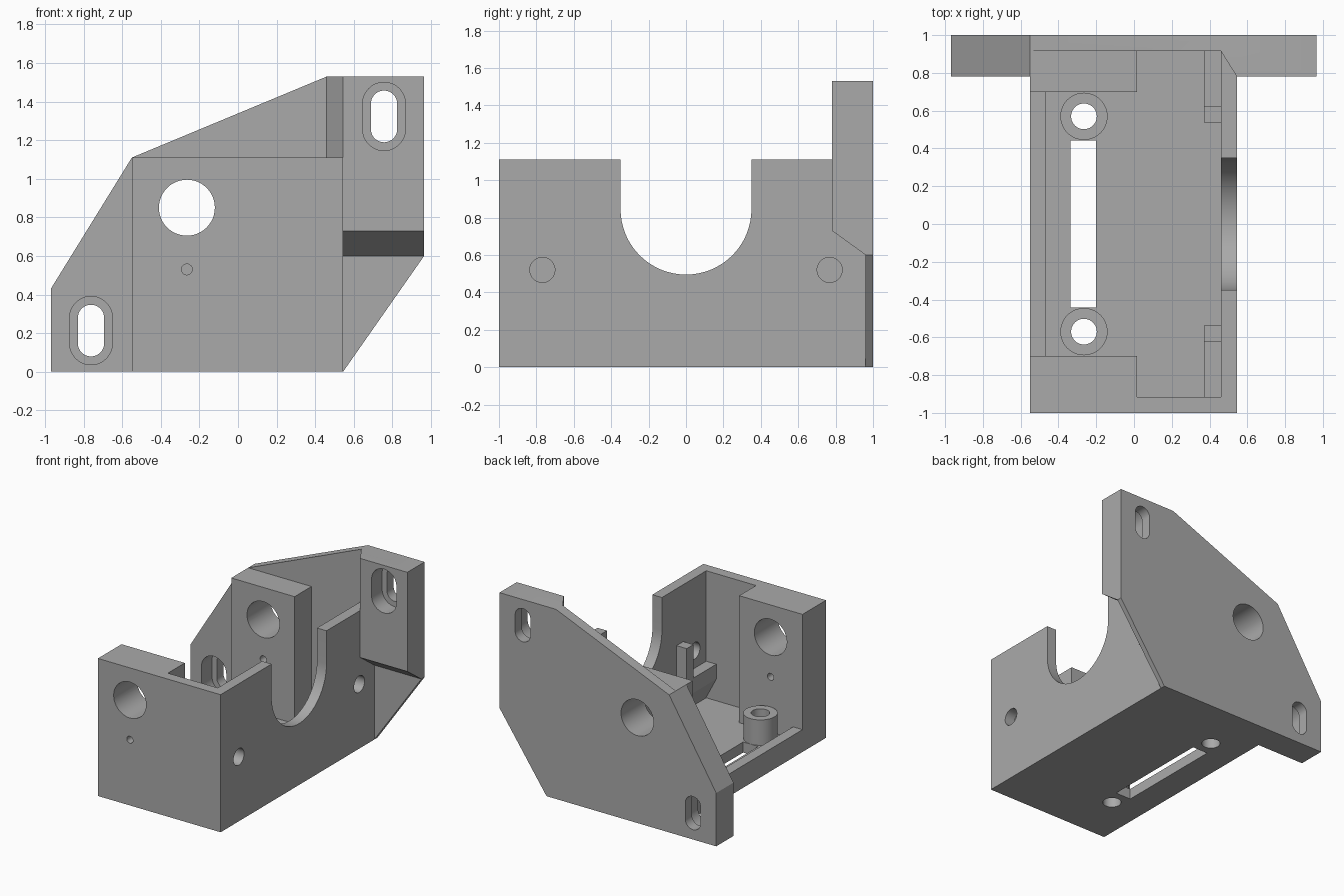
import bpy, bmesh, math

if "Cube" in bpy.data.objects:
    bpy.data.objects.remove(bpy.data.objects["Cube"], do_unlink=True)

grey = bpy.data.materials.new("plain grey")
grey.use_nodes = True
COLOUR = (0.40, 0.40, 0.40, 1)
grey.diffuse_color = COLOUR
grey.node_tree.nodes["Principled BSDF"].inputs["Base Color"].default_value = COLOUR


def prism(name, pts, axis, a, b):
    """Extrude a 2D outline along an axis: x uses (y,z), y uses (x,z), z uses (x,y)."""
    place = {"x": lambda u, v, w: (w, u, v),
             "y": lambda u, v, w: (u, w, v),
             "z": lambda u, v, w: (u, v, w)}[axis]
    bm = bmesh.new()
    lo = [bm.verts.new(place(u, v, a)) for u, v in pts]
    hi = [bm.verts.new(place(u, v, b)) for u, v in pts]
    n = len(pts)
    bm.faces.new(lo)
    bm.faces.new(hi)
    for i in range(n):
        j = (i + 1) % n
        bm.faces.new((lo[i], lo[j], hi[j], hi[i]))
    bmesh.ops.recalc_face_normals(bm, faces=bm.faces)
    mesh = bpy.data.meshes.new(name)
    bm.to_mesh(mesh)
    bm.free()
    mesh.materials.append(grey)
    ob = bpy.data.objects.new(name, mesh)
    bpy.context.collection.objects.link(ob)
    return ob


def rect(u0, u1, v0, v1):
    return [(u0, v0), (u1, v0), (u1, v1), (u0, v1)]


def slot(cu, cv, r, half=0.0, n=48):
    """Circle, or a rounded slot stretched by half along v."""
    pts = []
    for side in (1, -1):
        start = 0 if side > 0 else math.pi
        for i in range(n // 2 + (1 if half else 0)):
            t = start + math.pi * i / (n // 2)
            pts.append((cu + r * math.cos(t), cv + side * half + r * math.sin(t)))
    return pts


def combine(target, tool, operation="DIFFERENCE"):
    mod = target.modifiers.new("combine", "BOOLEAN")
    mod.operation = operation
    mod.solver = "EXACT"
    mod.object = tool
    bpy.context.view_layer.objects.active = target
    bpy.ops.object.modifier_apply(modifier=mod.name)
    bpy.data.objects.remove(tool, do_unlink=True)


def cut(target, pts, axis, a, b):
    combine(target, prism("cutter", pts, axis, a, b))


HX, WALL, TOP = 0.545, 0.085, 1.11
HOLE_X = -0.265

# Mounting plate: angular outline, thinned above the box and under the right ear
plate = prism("mounting_plate", [(-0.97, 0), (HX, 0), (0.965, 0.6), (0.965, 1.53),
                                 (0.46, 1.53), (-0.55, TOP), (-0.97, 0.43)], "y", 0.78, 1)
cut(plate, [(-1.2, 0.7), (0.595, 0.7), (0.46, 0.915), (-1.2, 0.915)], "z", TOP, 2)
cut(plate, [(0.7, -1), (0.96, -1), (0.96, 0.6), (0.78, 0.73), (0.7, 0.788)], "x", HX, 2)

# Housing: solid block joined to the plate, then hollowed
body = prism("housing", rect(-0.55, HX, -1, 0.95), "z", 0, TOP)
combine(body, plate, "UNION")
cut(body, [(-0.465, -0.7), (0.015, -0.7), (0.015, -0.915), (0.46, -0.915),
           (0.46, 0.915), (0.015, 0.915), (0.015, 0.7), (-0.465, 0.7)], "z", WALL, 2)
cut(body, rect(-0.8, -0.4, -0.7, 0.7), "z", 0.18, 2)

# U-shaped opening in the side wall
arc = [(0.35 * math.cos(math.pi + math.pi * i / 32), 0.845 + 0.35 * math.sin(math.pi + math.pi * i / 32))
       for i in range(33)]
cut(body, arc + [(0.35, 1.3), (-0.35, 1.3)], "x", 0.3, 0.7)

# Rod holes and small screw holes through the end blocks
cut(body, slot(HOLE_X, 0.85, 0.145), "y", -1.2, 1.2)
cut(body, slot(HOLE_X, 0.53, 0.028, n=24), "y", -1.2, 0.9)

# Floor slot
cut(body, rect(-0.335, -0.2, -0.443, 0.443), "z", -0.2, 0.2)

# Recessed slots in the two ears
for cx, cz in ((0.757, 1.323), (-0.762, 0.213)):
    cut(body, slot(cx, cz, 0.068, 0.066), "y", 0.6, 1.2)
    cut(body, slot(cx, cz, 0.111, 0.066), "y", 0.6, 0.915)

parts = [body]
for s, side in ((-1, "front"), (1, "rear")):
    # Side wall and floor screw holes
    cut(body, slot(s * 0.768, 0.52, 0.067), "x", 0.3, 0.8)
    cut(body, slot(HOLE_X, s * 0.57, 0.068), "z", -0.2, 0.2)

    # Round standoff on the floor
    standoff = prism(side + "_standoff", slot(HOLE_X, s * 0.57, 0.125), "z", WALL, 0.29)
    cut(standoff, slot(HOLE_X, s * 0.57, 0.068), "z", 0, 0.5)
    parts.append(standoff)

    # Ledge with a sloping underside, and a taller post at its inner end
    for name, y0, y1, top in (("ledge", 0.623, 0.915, 0.38), ("post", 0.537, 0.623, 0.65)):
        parts.append(prism(f"{side}_{name}", [(0.37, 0.26), (0.46, 0.09), (0.46, top), (0.37, top)],
                           "y", *sorted((s * y0, s * y1))))

# Smooth round walls, keep hard edges
for ob in bpy.context.view_layer.objects:
    ob.select_set(ob in parts)
bpy.context.view_layer.objects.active = body
bpy.ops.object.shade_smooth_by_angle(angle=math.radians(25))
